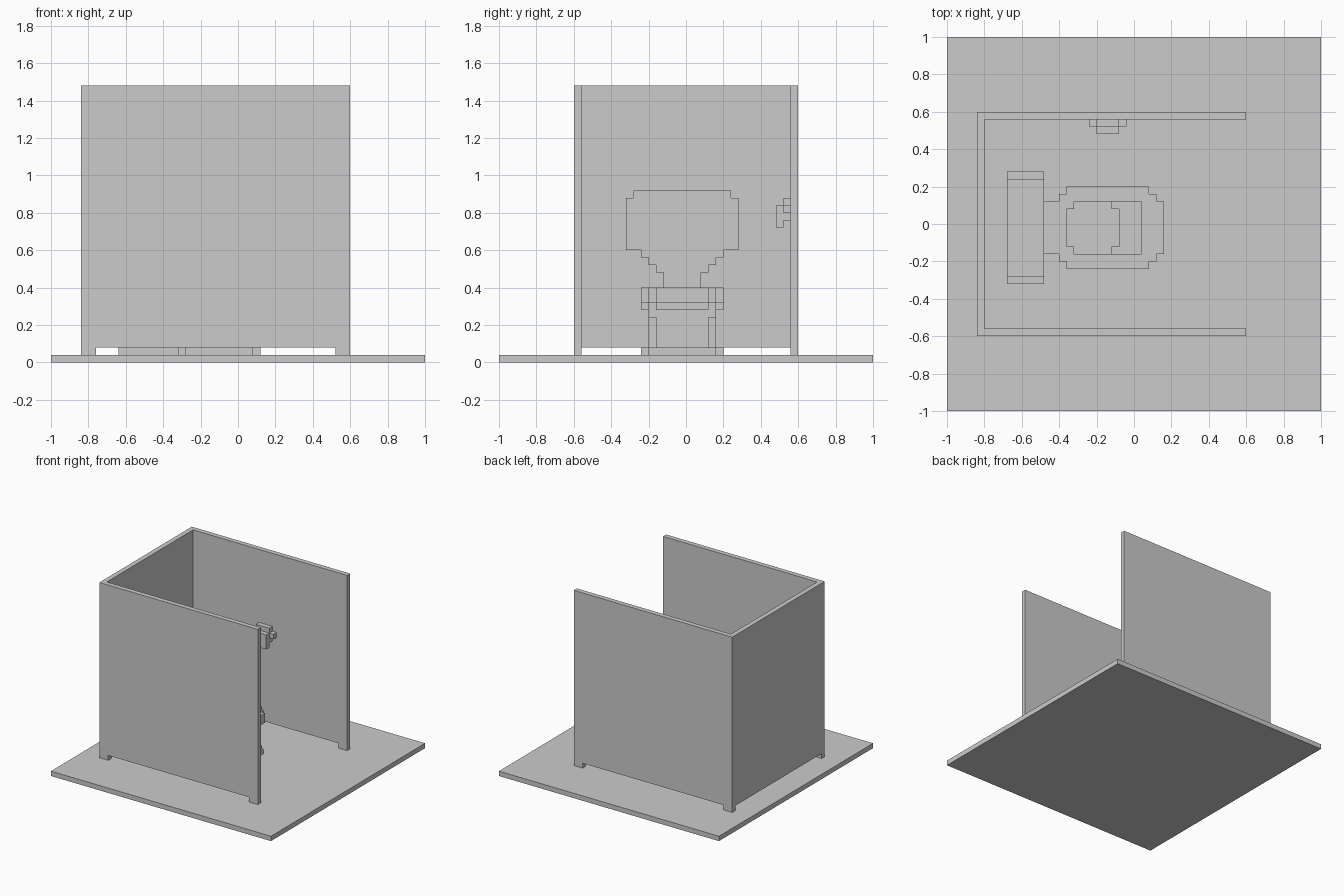
import bpy, bmesh
from math import radians
from mathutils import Vector

if "Cube" in bpy.data.objects:
    bpy.data.objects.remove(bpy.data.objects["Cube"])

U = 0.04  # size of one cubic cell


def box(x0, x1, y0, y1, z0, z1):
    return {(x, y, z) for x in range(x0, x1)
            for y in range(y0, y1) for z in range(z0, z1)}


def layer(z0, z1, *strips):
    """Stack layer made of (x0, x1, half width) strips, symmetric in y."""
    cells = set()
    for x0, x1, w in strips:
        cells |= box(x0, x1, -w, w - 1, z0, z1)
    return cells


def build(name, cells):
    """Skin a set of cells, keeping only the exposed faces."""
    bm = bmesh.new()
    verts = {}

    def vert(p):
        if p not in verts:
            verts[p] = bm.verts.new(Vector(p) * U)
        return verts[p]

    for c in sorted(cells):
        for axis in range(3):
            a, b = (axis + 1) % 3, (axis + 2) % 3
            for side in (0, 1):
                n = list(c)
                n[axis] += 1 if side else -1
                if tuple(n) in cells:
                    continue
                quad = []
                for da, db in ((0, 0), (1, 0), (1, 1), (0, 1)):
                    p = list(c)
                    p[axis] += side
                    p[a] += da
                    p[b] += db
                    quad.append(vert(tuple(p)))
                bm.faces.new(quad if side else quad[::-1])
    bmesh.ops.dissolve_limit(bm, angle_limit=radians(1),
                             verts=bm.verts[:], edges=bm.edges[:])
    mesh = bpy.data.meshes.new(name)
    bm.to_mesh(mesh)
    bm.free()
    obj = bpy.data.objects.new(name, mesh)
    bpy.context.collection.objects.link(obj)
    return obj


# Floor
bpy.ops.mesh.primitive_cube_add(size=1, location=(0, 0, U / 2))
floor = bpy.context.object
floor.name = "floor"
floor.scale = (2, 2, U)

# Stall: two side walls on short feet, and a raised back wall
stall = box(-21, -20, -15, 15, 2, 37)
for y in (-15, 14):
    stall |= box(-21, 15, y, y + 1, 2, 37)
    for x in (-21, 13):
        stall |= box(x, x + 2, y, y + 1, 1, 2)
build("stall_walls", stall)

# Toilet bowl: base, pedestal, flare, rim
bowl = layer(1, 2, (-16, -8, 4), (-8, -7, 5), (-7, 2, 6), (2, 3, 5))
bowl |= layer(2, 6, (-15, -8, 4), (-8, 1, 5), (1, 2, 4))
bowl |= layer(6, 7, (-15, -9, 4), (-9, 2, 5))
bowl |= layer(7, 8, (-16, -10, 4), (-10, -9, 5), (-9, 1, 6), (1, 2, 5), (2, 3, 4))
bowl |= layer(8, 10, (-17, -10, 4), (-10, -9, 5), (-9, 2, 6), (2, 3, 5), (3, 4, 4))
# Basin: shallow shelf at the front, deeper oval behind
bowl -= layer(8, 10, (-9, -8, 3), (-8, 1, 4))
bowl -= layer(5, 8, (-9, -8, 3), (-8, -3, 4), (-3, -2, 3))
build("toilet_bowl", bowl)

# Water tank: stepped neck, body, lid
tank = set()
for z0, z1, w in ((10, 12, 3), (12, 13, 4), (13, 14, 5),
                  (14, 15, 6), (15, 22, 8), (22, 23, 7)):
    tank |= layer(z0, z1, (-17, -12, w))
build("water_tank", tank)

# Paper roll with hanging sheet, on a bar fixed to the wall
paper = box(-5, -2, 13, 14, 19, 22) | box(-5, -2, 12, 13, 18, 21)
bar = box(-6, -1, 13, 14, 20, 21)
build("paper_roll_and_holder", paper | bar)
